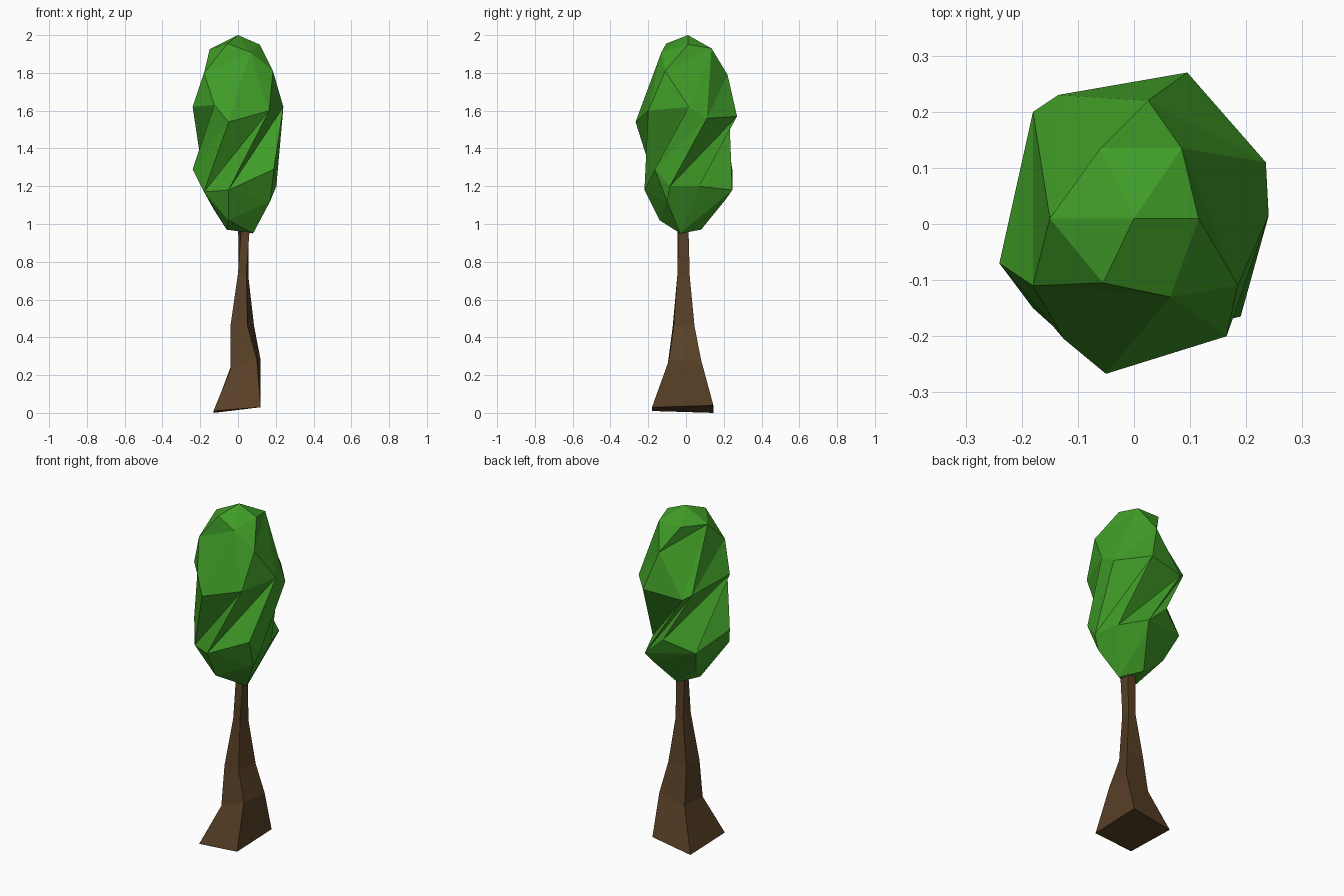
import bpy, bmesh, math

if "Cube" in bpy.data.objects:
    bpy.data.objects.remove(bpy.data.objects["Cube"])


def material(name, rgb):
    m = bpy.data.materials.new(name)
    m.diffuse_color = (*rgb, 1)
    m.use_nodes = True
    m.node_tree.nodes["Principled BSDF"].inputs["Base Color"].default_value = m.diffuse_color
    return m


def finish(bm, name, mat):
    mesh = bpy.data.meshes.new(name)
    bm.to_mesh(mesh)
    bm.free()
    mesh.materials.append(mat)
    ob = bpy.data.objects.new(name, mesh)
    bpy.context.collection.objects.link(ob)
    return ob


def add_verts(bm, points):
    return [bm.verts.new(p) for p in points]


def open_hull(bm, body, rim):
    """Faceted convex clump, left open across the rim at its top."""
    res = bmesh.ops.convex_hull(bm, input=body + rim)
    faces = [g for g in res["geom"] if isinstance(g, bmesh.types.BMFace)]
    bmesh.ops.recalc_face_normals(bm, faces=faces)
    for f in faces:
        f.normal_update()
    cap = [f for f in faces if f.normal.z > 0.2 and all(v in rim for v in f.verts)]
    bmesh.ops.delete(bm, geom=cap, context="FACES_ONLY")


def stitch(bm, low, high, twist):
    """Triangle band between two rings, the upper one turned by twist."""
    full = 2 * math.pi
    ang = lambda v, t=0: (math.atan2(v.co.y, v.co.x) - t) % full
    events = sorted([(ang(v), 0, i) for i, v in enumerate(low)] +
                    [(ang(v, twist), 1, i) for i, v in enumerate(high)])
    lo = low[max(e for e in events if e[1] == 0)[2]]
    hi = high[max(e for e in events if e[1] == 1)[2]]
    for _, side, i in events:
        if side == 0:
            bm.faces.new((lo, low[i], hi))
            lo = low[i]
        else:
            bm.faces.new((lo, high[i], hi))
            hi = high[i]


bark = material("bark brown", (0.10, 0.052, 0.02))
leaf = material("leaf green", (0.05, 0.33, 0.02))

# Trunk: four-sided loft, flared at the foot
trunk_rings = [
    [(-.13, -.18, .01), (.12, -.18, .03), (.12, .145, .04), (-.13, .145, 0)],
    [(-.04, -.10, .23), (.10, -.09, .28), (.12, .08, .28), (-.04, .07, .24)],
    [(-.04, -.07, .46), (.05, -.065, .46), (.085, .045, .46), (-.03, .04, .46)],
    [(0, -.045, .74), (.045, -.045, .74), (.055, .02, .72), (.005, .02, .72)],
    [(.02, -.045, 1.02), (.065, -.04, 1.02), (.055, .012, 1.02), (0, .012, 1.02)],
]
bm = bmesh.new()
rings = [add_verts(bm, r) for r in trunk_rings]
for a, b in zip(rings, rings[1:]):
    for i in range(4):
        j = (i + 1) % 4
        bm.faces.new((a[i], a[j], b[j], b[i]))
bm.faces.new(rings[0][::-1])
bm.faces.new(rings[-1])
finish(bm, "trunk", bark)

# Foliage rings, from the tip down
tip = (0, .01, 2.0)
crown = [(-.055, -.105, 1.955), (.065, -.13, 1.91), (.115, .01, 1.95),
         (.085, .135, 1.93), (-.06, .135, 1.93), (-.15, .01, 1.925)]
shoulder = [(-.18, -.11, 1.8), (.185, -.11, 1.81), (.025, .22, 1.79)]
upper_rim = [(-.24, -.07, 1.62), (-.125, -.205, 1.63), (-.05, -.267, 1.54),
             (.165, -.2, 1.6), (.24, .015, 1.62), (.235, .11, 1.56),
             (.095, .27, 1.57), (-.135, .23, 1.55), (-.18, .2, 1.58)]
lower_rim = [(-.24, -.07, 1.29), (-.18, -.15, 1.17), (-.05, -.22, 1.18),
             (.19, -.165, 1.29), (.203, -.085, 1.2), (.17, .07, 1.2),
             (.1, .245, 1.18), (-.02, .245, 1.29), (-.18, .165, 1.22)]
underside = [(-.06, -.05, .97), (.08, -.03, .95), (0, .08, .97),
             (-.05, -.14, 1.02), (.17, -.1, 1.12), (.08, .21, 1.13),
             (-.13, .09, 1.08)]
bm = bmesh.new()
t = bm.verts.new(tip)
a, b, c, low, base = [add_verts(bm, p) for p in
                      (crown, shoulder, upper_rim, lower_rim, underside)]

# Upper clump: fan at the tip, then twisted facets down to the rim
for i in range(6):
    bm.faces.new((t, a[i], a[(i + 1) % 6]))
ring = {"a": a, "b": b, "c": c}
facets = ("a5b0a0 b0a1a0 b0c0c1 b0c1a1 c1c2a1 c2c3a1 c3b1a1 "
          "a1b1a2 b1a3a2 c3c4b1 b1c4a3 c4c5a3 a3c5b2 c5c6b2 "
          "a3b2a4 b2a5a4 c6c7b2 b2c7a5 c7c8a5 c8b0a5 c8c0b0")
for f in facets.split():
    bm.faces.new([ring[f[i]][int(f[i + 1])] for i in (0, 2, 4)])

# Lower clump and the twisted waist
open_hull(bm, base, low)
stitch(bm, low, c, math.radians(60))
bmesh.ops.delete(bm, geom=[v for v in bm.verts if not v.link_faces], context="VERTS")
finish(bm, "foliage", leaf)
